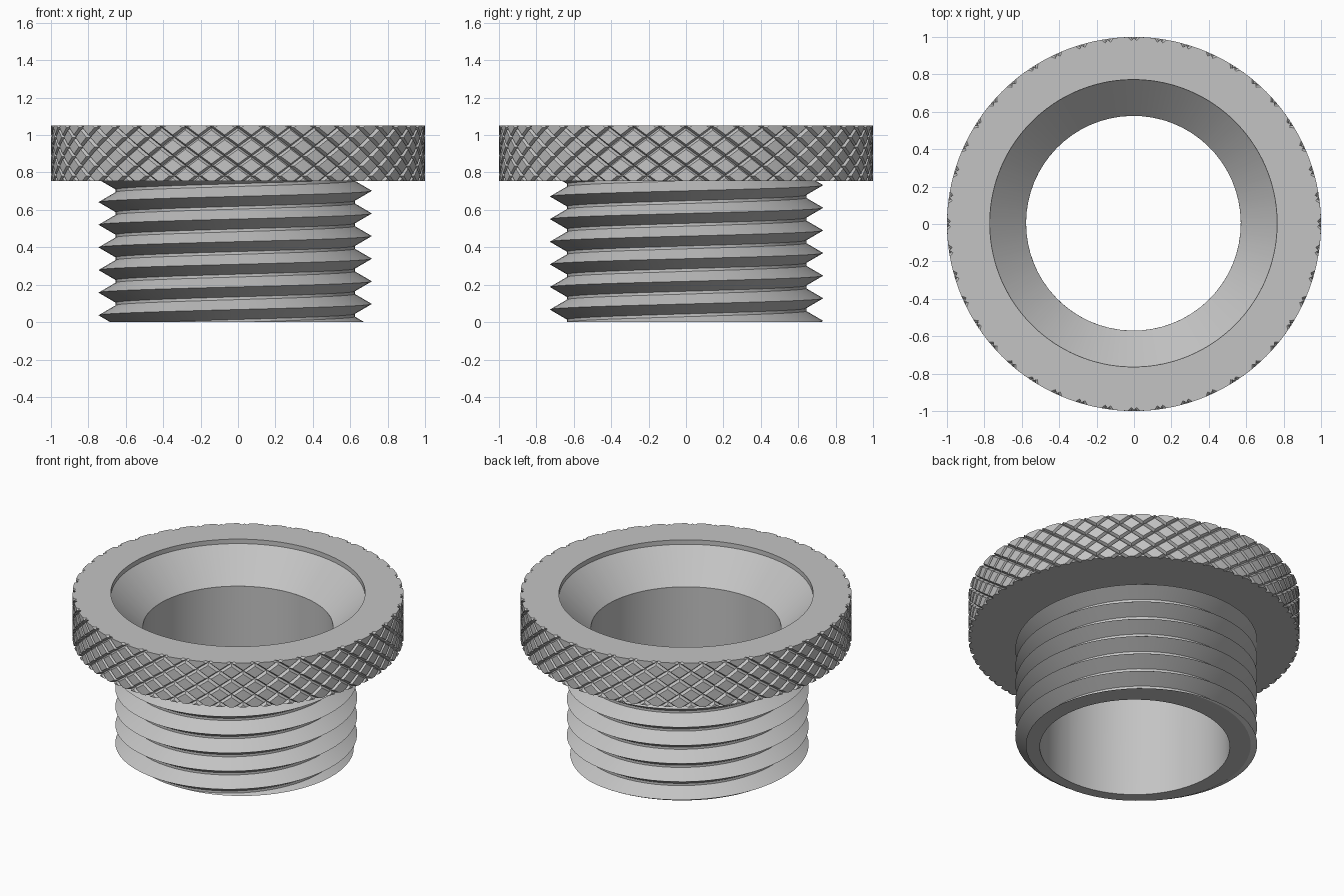
import bpy, bmesh
from math import sin, cos, pi, atan2, tau
from mathutils import Vector

if "Cube" in bpy.data.objects:
    bpy.data.objects.remove(bpy.data.objects["Cube"])

steel = bpy.data.materials.new("light_grey")
steel.use_nodes = True
GREY = (0.55, 0.55, 0.55, 1)
steel.diffuse_color = GREY
steel.node_tree.nodes["Principled BSDF"].inputs["Base Color"].default_value = GREY

BORE = 0.574
BORE_CENTRE = (-0.003, 0.004)
COLLAR_LOW, COLLAR_TOP, FUNNEL_LOW = 0.755, 1.05, 0.827


def polar(r, a, z, centre=(0, 0)):
    return Vector((centre[0] + r * cos(a), centre[1] + r * sin(a), z))


def trim(bm, low, high):
    """Weld the sheet and cut it flat at two heights."""
    bmesh.ops.remove_doubles(bm, verts=bm.verts, dist=0.0001)
    for z, direction in ((low, -1), (high, 1)):
        bmesh.ops.bisect_plane(bm, geom=bm.verts[:] + bm.edges[:] + bm.faces[:],
                               dist=0.00001, plane_co=(0, 0, z),
                               plane_no=(0, 0, direction), clear_outer=True)


def extend(bm, start_z, rings):
    """Carry the open rim at start_z through a chain of circular rings."""
    edges = [e for e in bm.edges if e.is_boundary
             and all(abs(v.co.z - start_z) < 0.0005 for v in e.verts)]
    for r, z in rings:
        new = bmesh.ops.extrude_edge_only(bm, edges=edges)["geom"]
        edges = [g for g in new if isinstance(g, bmesh.types.BMEdge)]
        for v in {v for e in edges for v in e.verts}:
            v.co = polar(r, atan2(v.co.y, v.co.x), z, BORE_CENTRE)


def finish(bm, name):
    """Close the hidden gap and make the object."""
    bmesh.ops.bridge_loops(bm, edges=[e for e in bm.edges if e.is_boundary])
    bmesh.ops.recalc_face_normals(bm, faces=bm.faces)
    mesh = bpy.data.meshes.new(name)
    bm.to_mesh(mesh)
    bm.free()
    mesh.materials.append(steel)
    obj = bpy.data.objects.new(name, mesh)
    bpy.context.collection.objects.link(obj)
    bpy.ops.object.select_all(action="DESELECT")
    obj.select_set(True)
    bpy.context.view_layer.objects.active = obj
    bpy.ops.object.shade_smooth_by_angle(angle=pi / 7)


# Threaded barrel: a helical V profile, cut flat, with a plain bore
PITCH, CREST, ROOT, STEPS = 0.121, 0.731, 0.64, 64
profile = [(-0.053, ROOT), (0, CREST), (0.053, ROOT)]
bm = bmesh.new()
columns = []
for s in range(STEPS + 1):
    a = tau * s / STEPS
    columns.append([bm.verts.new(polar(r, a, 0.097 + PITCH * (turn + s / STEPS) + dz, (-0.015, 0.003)))
                    for turn in range(-2, 8) for dz, r in profile])
for left, right in zip(columns, columns[1:]):
    for i in range(len(left) - 1):
        bm.faces.new((left[i], right[i], right[i + 1], left[i + 1]))
trim(bm, 0, 0.8)
extend(bm, 0, [(BORE, 0), (BORE, FUNNEL_LOW)])
finish(bm, "threaded_barrel")

# Knurled collar: two crossing families of V grooves around a ring
COUNT, HALF, DEPTH, TWIST = 44, 0.018, 0.02, 0.41
STEP = tau / COUNT
stops = [-HALF, 0, HALF, STEP - HALF]
bm = bmesh.new()


def knurl_point(i, a, j, b):
    u, v = i * STEP + stops[a], j * STEP + stops[b]
    r = 1 - DEPTH if 1 in (a, b) else 1
    drop = (u - v + 0.03) / (2 * TWIST)
    return bm.verts.new(polar(r, (u + v) / 2, COLLAR_TOP - drop * (COLLAR_TOP - COLLAR_LOW)))


for i in range(COUNT):
    for m in range(-2, 8):
        for a in range(3):
            for b in range(3):
                p, q, r, s = [knurl_point(i, a + da, i - m, b + db)
                              for da, db in ((0, 0), (1, 0), (1, 1), (0, 1))]
                # The fold follows the mitre where two grooves cross
                if a == b and a != 2:
                    tris = ((p, q, r), (p, r, s))
                else:
                    tris = ((p, q, s), (q, r, s))
                for tri in tris:
                    bm.faces.new(tri)
trim(bm, COLLAR_LOW, COLLAR_TOP)
# Flat top, short lip and funnel, then the flat underside
extend(bm, COLLAR_TOP, [(0.768, COLLAR_TOP), (0.768, 1.02), (BORE, FUNNEL_LOW)])
extend(bm, COLLAR_LOW, [(0.6, COLLAR_LOW)])
finish(bm, "knurled_collar")
